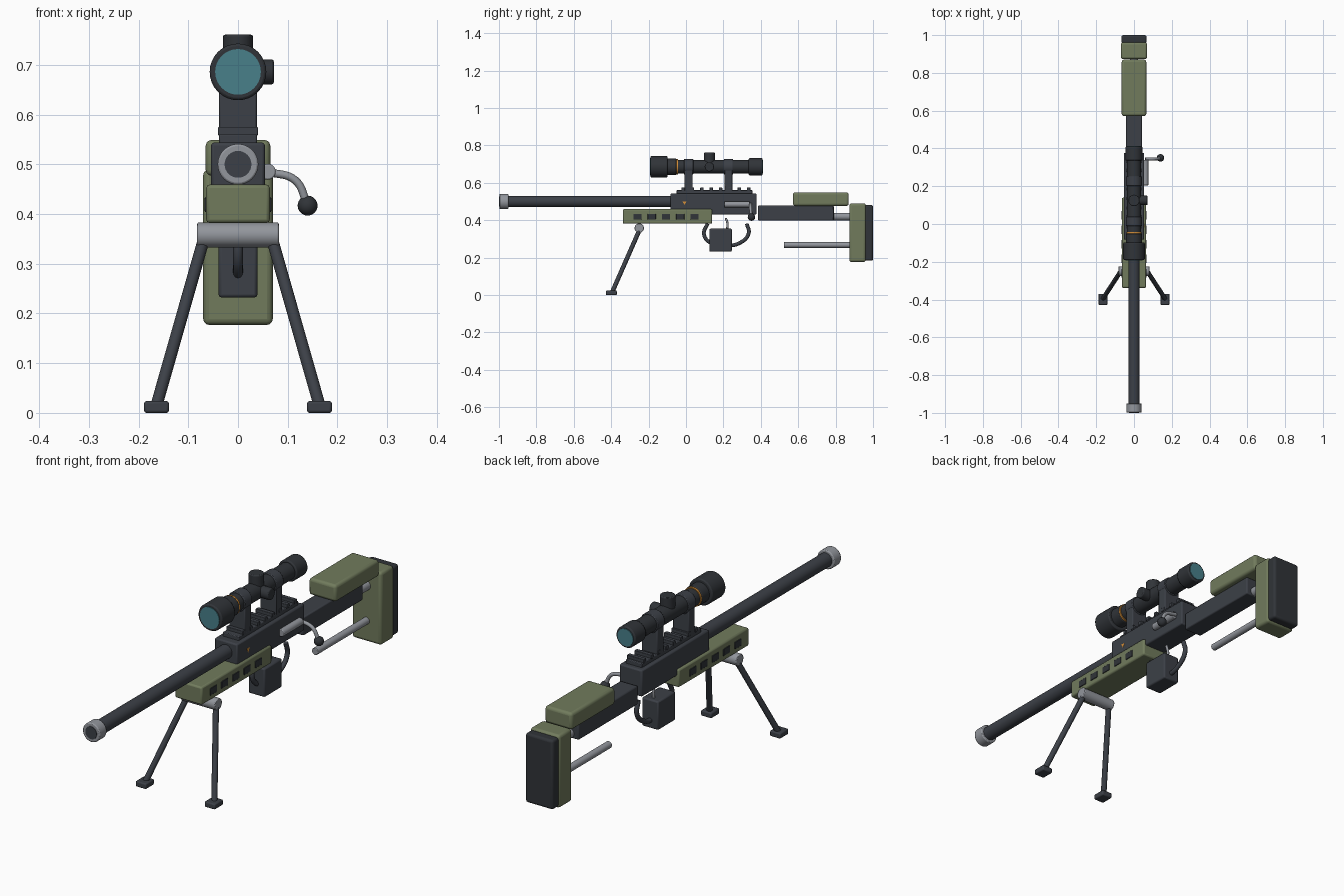
import bpy, bmesh, math
from mathutils import Vector

cube = bpy.data.objects.get("Cube")
if cube:
    bpy.data.objects.remove(cube, do_unlink=True)


def material(name, rgb):
    m = bpy.data.materials.new(name)
    m.use_nodes = True
    color = (*rgb, 1)
    m.diffuse_color = color
    for n in m.node_tree.nodes:
        if n.type == 'BSDF_PRINCIPLED':
            n.inputs["Base Color"].default_value = color
            n.inputs["Roughness"].default_value = 0.6
    return m


GUN = material("gunmetal", (0.045, 0.051, 0.063))
BLACK = material("matte black", (0.030, 0.034, 0.040))
GREEN = material("olive green", (0.165, 0.198, 0.108))
STEEL = material("bare steel", (0.29, 0.305, 0.335))
GLASS = material("teal glass", (0.065, 0.215, 0.255))
ORANGE = material("orange accent", (0.65, 0.27, 0.04))


def finish(name, bm, mat, bevel=0.0, segments=2):
    me = bpy.data.meshes.new(name)
    bmesh.ops.recalc_face_normals(bm, faces=bm.faces)
    bm.to_mesh(me)
    bm.free()
    me.materials.append(mat)
    ob = bpy.data.objects.new(name, me)
    bpy.context.collection.objects.link(ob)
    if bevel:
        mod = ob.modifiers.new("Bevel", 'BEVEL')
        mod.width, mod.segments = bevel, segments
        mod.limit_method = 'ANGLE'
    bpy.ops.object.select_all(action='DESELECT')
    ob.select_set(True)
    bpy.context.view_layer.objects.active = ob
    bpy.ops.object.shade_smooth_by_angle(angle=math.radians(35))
    return ob


def box(name, x, y, z, mat, bevel=0.004, segments=2):
    """Box spanning the given (low, high) range on each axis."""
    bm = bmesh.new()
    bmesh.ops.create_cube(bm, size=1)
    for v in bm.verts:
        v.co = [(a + b) / 2 + c * (b - a) for c, (a, b) in zip(v.co, (x, y, z))]
    return finish(name, bm, mat, bevel, segments)


def rod(name, start, end, r, mat, bevel=0.0, sides=32):
    a, b = Vector(start), Vector(end)
    bm = bmesh.new()
    bmesh.ops.create_cone(bm, cap_ends=True, segments=sides, radius1=r, radius2=r,
                          depth=(b - a).length)
    bm.transform((b - a).to_track_quat('Z', 'Y').to_matrix().to_4x4())
    bmesh.ops.translate(bm, verts=bm.verts, vec=(a + b) / 2)
    return finish(name, bm, mat, bevel)


def barrel_rod(name, y0, y1, z, r, mat, bevel=0.0, x=0):
    return rod(name, (x, y0, z), (x, y1, z), r, mat, bevel)


def ball(name, center, r, mat):
    bm = bmesh.new()
    bmesh.ops.create_uvsphere(bm, u_segments=24, v_segments=14, radius=r)
    bmesh.ops.translate(bm, verts=bm.verts, vec=center)
    return finish(name, bm, mat)


def tube(name, points, r, mat):
    cu = bpy.data.curves.new(name, 'CURVE')
    cu.dimensions = '3D'
    cu.bevel_depth, cu.bevel_resolution, cu.use_fill_caps = r, 4, True
    cu.resolution_u = 8
    sp = cu.splines.new('BEZIER')
    sp.bezier_points.add(len(points) - 1)
    for bp, p in zip(sp.bezier_points, points):
        bp.co = p
        bp.handle_left_type = bp.handle_right_type = 'AUTO'
    cu.materials.append(mat)
    ob = bpy.data.objects.new(name, cu)
    bpy.context.collection.objects.link(ob)
    return ob


# Barrel and muzzle
barrel_rod("barrel", -0.96, -0.07, 0.5, 0.03, GUN)
barrel_rod("muzzle_collar", -0.998, -0.95, 0.5, 0.041, STEEL, 0.004)
barrel_rod("muzzle_bore", -1.0, -0.99, 0.5, 0.027, GUN)

# Receiver with accessory rail
box("receiver", (-0.054, 0.054), (-0.083, 0.377), (0.43, 0.544), GUN, 0.006)
box("rail", (-0.038, 0.038), (-0.05, 0.355), (0.54, 0.561), GUN, 0.003)
for i in range(8):
    y = -0.015 + i * 0.05
    box("rail_tooth", (-0.04, 0.04), (y - 0.009, y + 0.009), (0.558, 0.575), GUN, 0.002)

# Small triangular safety mark
bm = bmesh.new()
bm.faces.new([bm.verts.new((0.0545, y, z)) for y, z in
              ((-0.019, 0.501), (0.003, 0.501), (-0.008, 0.482))])
ext = bmesh.ops.extrude_face_region(bm, geom=bm.faces[:])
bmesh.ops.translate(bm, vec=(-0.003, 0, 0),
                    verts=[v for v in ext["geom"] if isinstance(v, bmesh.types.BMVert)])
finish("safety_mark", bm, ORANGE)

# Fore-end with vent slots on both sides
box("fore_end", (-0.064, 0.064), (-0.338, 0.14), (0.382, 0.459), GREEN, 0.007)
for side in (-1, 1):
    for i in range(5):
        y = -0.26 + i * 0.0765
        xs = sorted((side * 0.06, side * 0.067))
        box("vent_slot", xs, (y - 0.022, y + 0.022), (0.404, 0.434), BLACK, 0.002)

# Scope
SZ = 0.686
barrel_rod("scope_tube", -0.12, 0.36, SZ, 0.037, BLACK)
barrel_rod("scope_front_step", -0.11, -0.05, SZ, 0.043, BLACK, 0.004)
barrel_rod("scope_orange_ring", -0.05, -0.042, SZ, 0.041, ORANGE)
barrel_rod("scope_objective", -0.19, -0.098, SZ, 0.057, BLACK, 0.005)
barrel_rod("scope_eyepiece", 0.335, 0.41, SZ, 0.046, BLACK, 0.005)
barrel_rod("front_lens", -0.193, -0.18, SZ, 0.046, GLASS)
barrel_rod("rear_lens", 0.4, 0.413, SZ, 0.037, GLASS)
rod("elevation_turret", (0, 0.125, SZ), (0, 0.125, 0.761), 0.03, BLACK, 0.004)
rod("windage_turret", (0, 0.125, SZ), (0.072, 0.125, SZ), 0.025, BLACK, 0.004)
for y in (0.014, 0.227):
    box("scope_mount", (-0.038, 0.038), (y - 0.022, y + 0.022), (0.555, 0.67), GUN, 0.004)
    barrel_rod("scope_clamp", y - 0.025, y + 0.025, SZ, 0.042, GUN, 0.003)

# Bolt
barrel_rod("bolt_body", 0.205, 0.34, 0.485, 0.016, STEEL, 0.003, x=0.06)
tube("bolt_handle", [(0.06, 0.345, 0.485), (0.115, 0.345, 0.468), (0.14, 0.348, 0.418)],
     0.008, STEEL)
ball("bolt_knob", (0.14, 0.35, 0.417), 0.02, BLACK)

# Magazine, trigger and guard
box("magazine", (-0.039, 0.039), (0.125, 0.245), (0.232, 0.355), GUN, 0.006)
tube("trigger", [(0, 0.213, 0.412), (0, 0.222, 0.38), (0, 0.218, 0.345)], 0.006, STEEL)
tube("trigger_guard", [(0, 0.115, 0.382), (0, 0.096, 0.325), (0, 0.13, 0.28),
                       (0, 0.21, 0.265), (0, 0.29, 0.28), (0, 0.335, 0.33),
                       (0, 0.325, 0.382)], 0.01, GUN)

# Stock
box("stock_beam", (-0.042, 0.042), (0.385, 0.79), (0.399, 0.479), GUN, 0.005)
box("cheek_rest", (-0.065, 0.065), (0.572, 0.87), (0.477, 0.549), GREEN, 0.012, 3)
barrel_rod("stock_rod", 0.78, 0.885, 0.42, 0.02, STEEL)
barrel_rod("lower_rod", 0.523, 0.885, 0.268, 0.015, STEEL, 0.002)
box("butt_block", (-0.07, 0.07), (0.873, 0.962), (0.177, 0.49), GREEN, 0.012, 3)
box("butt_pad", (-0.066, 0.066), (0.955, 1.0), (0.184, 0.482), BLACK, 0.01, 3)

# Bipod
rod("bipod_crossbar", (-0.082, -0.25, 0.358), (0.082, -0.25, 0.358), 0.025, STEEL, 0.003)
for side in (-1, 1):
    rod("bipod_leg", (side * 0.07, -0.25, 0.345), (side * 0.164, -0.395, 0.015), 0.012, GUN)
    xs = sorted((side * 0.139, side * 0.189))
    box("bipod_foot", xs, (-0.428, -0.37), (0, 0.024), GUN, 0.005)
